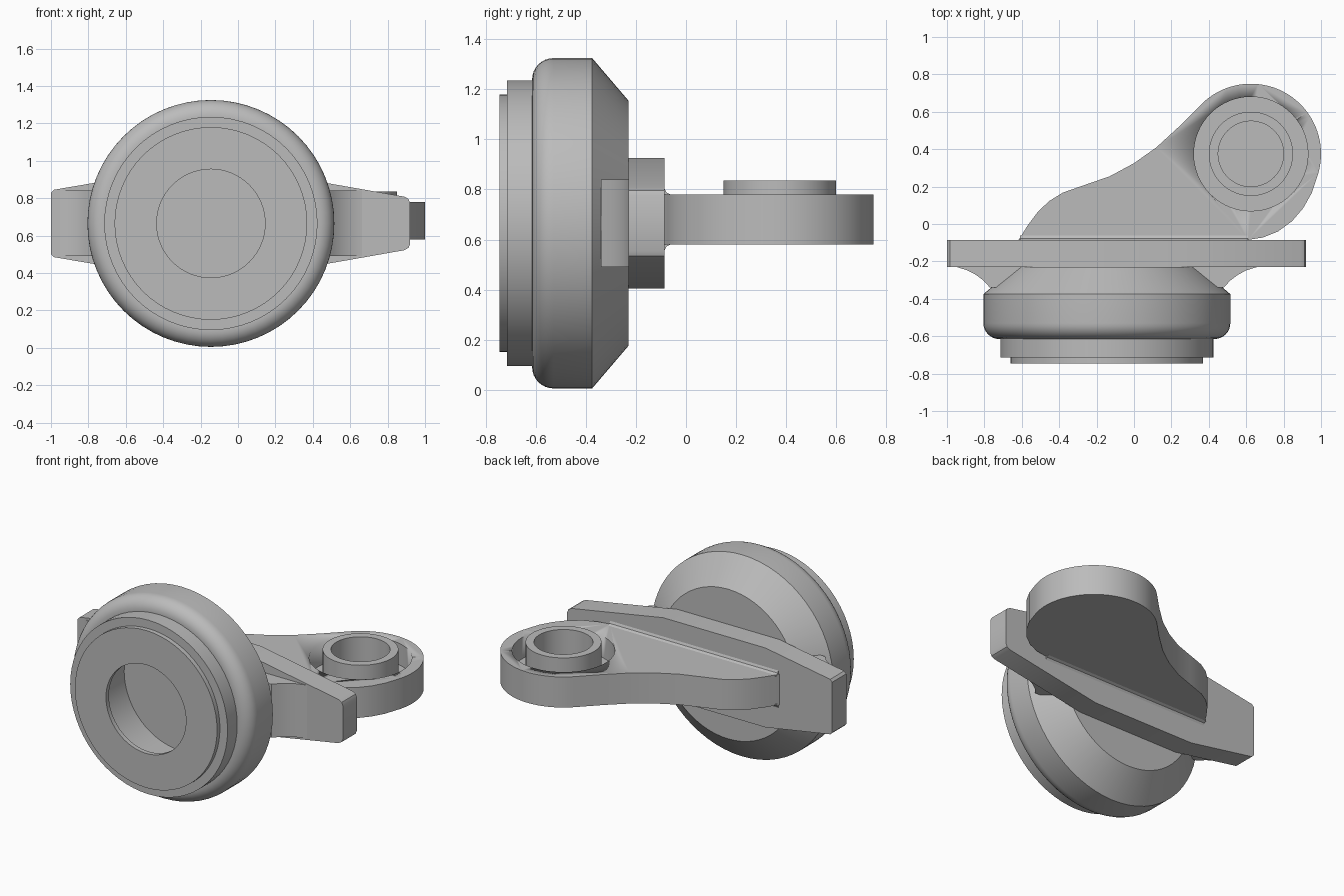
import bpy, bmesh, math
from mathutils import Vector

if "Cube" in bpy.data.objects:
    bpy.data.objects.remove(bpy.data.objects["Cube"], do_unlink=True)

grey = bpy.data.materials.new("plain grey")
grey.use_nodes = True
COLOUR = (0.5, 0.5, 0.5, 1)
grey.diffuse_color = COLOUR
grey.node_tree.nodes["Principled BSDF"].inputs["Base Color"].default_value = COLOUR

CX, CZ = -0.145, 0.665      # housing axis
EYE = (0.625, 0.375)        # arm eye centre


def finish(name, bm):
    bmesh.ops.remove_doubles(bm, verts=bm.verts, dist=1e-5)
    bmesh.ops.recalc_face_normals(bm, faces=bm.faces)
    mesh = bpy.data.meshes.new(name)
    bm.to_mesh(mesh)
    bm.free()
    mesh.materials.append(grey)
    ob = bpy.data.objects.new(name, mesh)
    bpy.context.collection.objects.link(ob)
    bpy.ops.object.select_all(action="DESELECT")
    ob.select_set(True)
    bpy.context.view_layer.objects.active = ob
    bpy.ops.object.shade_smooth_by_angle(angle=math.radians(28))
    return ob


def lathe(name, profile, centre, axis, steps=64):
    """Spin (radius, position along axis) pairs about an axis."""
    bm = bmesh.new()
    verts = [bm.verts.new(Vector(centre) + Vector((r, 0, 0)) + Vector(axis) * t)
             for r, t in profile]
    edges = [bm.edges.new(pair) for pair in zip(verts, verts[1:])]
    bmesh.ops.spin(bm, geom=verts + edges, cent=centre, axis=axis,
                   angle=math.tau, steps=steps, use_merge=True)
    return finish(name, bm)


def prism(name, points, push):
    """Extrude a flat outline."""
    bm = bmesh.new()
    face = bm.faces.new([bm.verts.new(p) for p in points])
    out = bmesh.ops.extrude_face_region(bm, geom=[face], use_keep_orig=True)
    new = [v for v in out["geom"] if isinstance(v, bmesh.types.BMVert)]
    bmesh.ops.translate(bm, verts=new, vec=push)
    return finish(name, bm)


def arc(cx, cy, r, start, end, n):
    return [(cx + r * math.cos(math.radians(start + (end - start) * i / n)),
             cy + r * math.sin(math.radians(start + (end - start) * i / n)))
            for i in range(n + 1)]


# Round housing with stepped front, hollow inside and coned back
rounded = [(r, y) for r, y in arc(0.575, -0.53, 0.085, -90, 0, 8)]
housing = [(0, -0.385), (0.41, -0.385), (0.41, -0.715), (0.29, -0.715),
           (0.29, -0.745), (0.515, -0.745), (0.515, -0.715), (0.57, -0.715),
           (0.57, -0.615)] + rounded + [(0.66, -0.375), (0.49, -0.23), (0, -0.23)]
lathe("housing", housing, (CX, 0, CZ), (0, 1, 0))

# Tapered mounting plate across the back
top = [(-1.0, 0.165), (-0.985, 0.18), (-0.515, 0.26), (0.225, 0.26),
       (0.89, 0.143), (0.912, 0.13), (0.92, 0.11)]
outline = [(x, CZ + h) for x, h in top] + [(x, CZ - h) for x, h in reversed(top)]
prism("mounting_plate", [(x, -0.23, z) for x, z in outline], (0, 0.145, 0))

# Curved gusset block between plate and housing
side = [(0.84, -0.225), (0.80, -0.231), (0.745, -0.248), (0.70, -0.272),
        (0.66, -0.302), (0.625, -0.34)]
gusset = [(CX + d, y) for d, y in side] + [(CX - d, y) for d, y in reversed(side)]
prism("gusset", [(x, y, CZ - 0.175) for x, y in gusset], (0, 0, 0.35))

# Swept arm with a round eye; the top face gets an annular recess
neck = [(-0.62, -0.09), (-0.57, -0.01), (-0.51, 0.07), (-0.45, 0.125),
        (-0.38, 0.168), (-0.26, 0.21), (-0.13, 0.255), (0.0, 0.325),
        (0.12, 0.41), (0.24, 0.52)]
heel = [(0.95, 0.165), (0.905, 0.085), (0.845, 0.015), (0.77, -0.04),
        (0.69, -0.072), (0.61, -0.085), (0.6, -0.09)]
arm_outline = neck + arc(*EYE, 0.375, 136, -20, 36) + heel
arm = prism("arm", [(x, y, 0.58) for x, y in arm_outline], (0, 0, 0.2))

cutter = lathe("recess_cutter", [(0, 0.64), (0.305, 0.64), (0.305, 0.9), (0, 0.9)],
               (*EYE, 0), (0, 0, 1))
cutter.hide_render = True
cutter.hide_set(True)
cut = arm.modifiers.new("recess", "BOOLEAN")
cut.operation = "DIFFERENCE"
cut.solver = "EXACT"
cut.object = cutter

# Raised tube inside the recess
lathe("eye_bushing", [(0, 0.63), (0, 0.645), (0.175, 0.645), (0.175, 0.835),
                      (0.225, 0.835), (0.225, 0.63), (0, 0.63)], (*EYE, 0), (0, 0, 1))

# Small fillets where the arm meets the plate
for name, z, s in (("upper_fillet", 0.78, 1), ("lower_fillet", 0.58, -1)):
    section = [(-0.09, -0.01), (-0.09, 0.025), (-0.085, 0.022), (-0.078, 0.008),
               (-0.062, 0), (-0.062, -0.01)]
    prism(name, [(-0.61, y, z + s * h) for y, h in section], (1.22, 0, 0))
